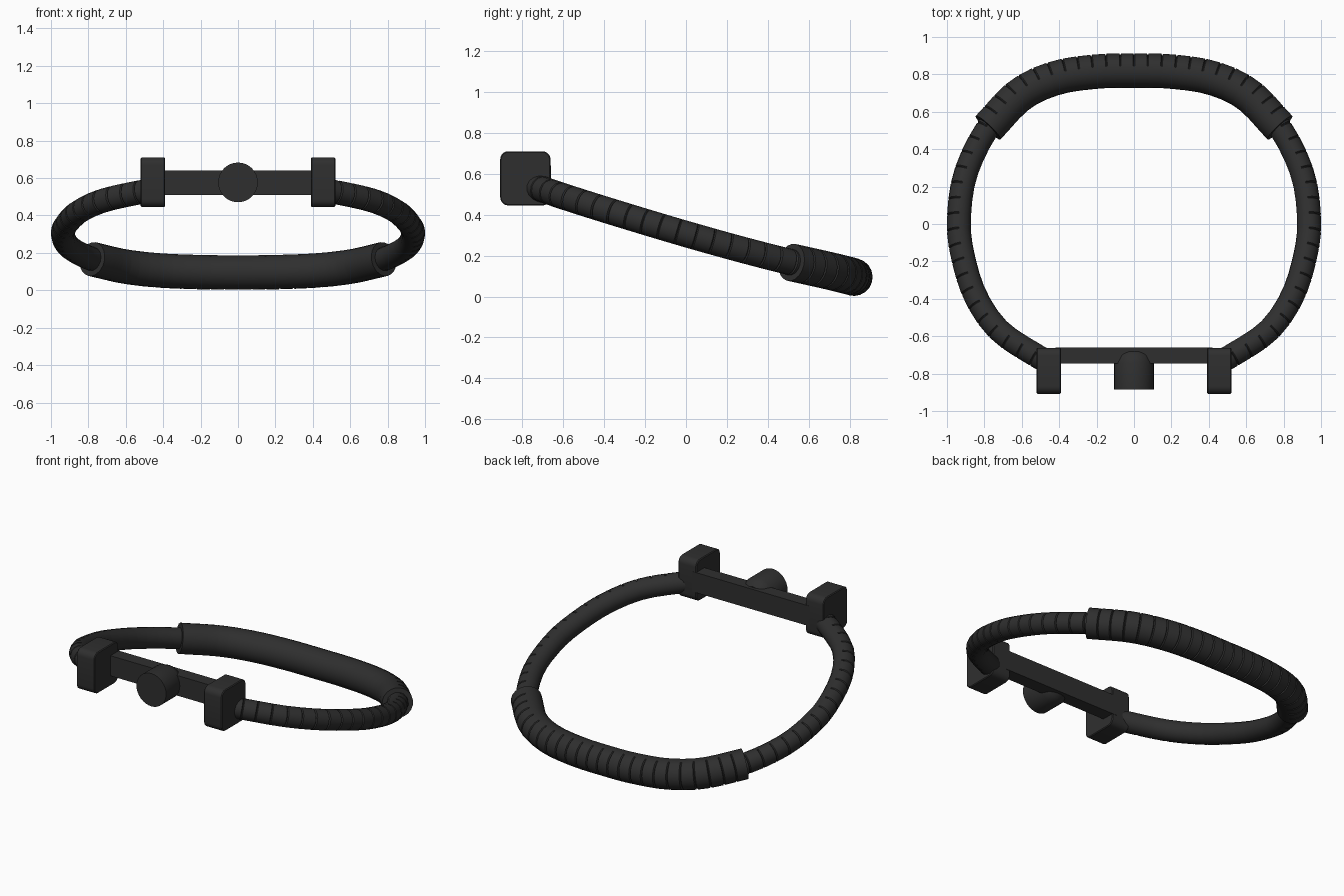
import bpy, bmesh, math
from mathutils import Vector

if "Cube" in bpy.data.objects:
    bpy.data.objects.remove(bpy.data.objects["Cube"])

black = bpy.data.materials.new("matte black")
black.diffuse_color = (0.028, 0.028, 0.028, 1)
black.use_nodes = True
black.node_tree.nodes["Principled BSDF"].inputs["Base Color"].default_value = black.diffuse_color


def finish(name, bm):
    bmesh.ops.recalc_face_normals(bm, faces=bm.faces)
    me = bpy.data.meshes.new(name)
    bm.to_mesh(me)
    bm.free()
    me.materials.append(black)
    ob = bpy.data.objects.new(name, me)
    bpy.context.collection.objects.link(ob)
    bpy.ops.object.select_all(action='DESELECT')
    ob.select_set(True)
    bpy.context.view_layer.objects.active = ob
    bpy.ops.object.shade_smooth_by_angle(angle=math.radians(35))
    return ob


def spline(ctrl, n=24):
    """Catmull-Rom curve through the control points."""
    p = [2 * ctrl[0] - ctrl[1]] + ctrl + [2 * ctrl[-1] - ctrl[-2]]
    out = []
    for i in range(1, len(p) - 2):
        a, b, c, d = p[i - 1:i + 3]
        for k in range(n):
            t = k / n
            out.append(0.5 * (2 * b + (c - a) * t + (2 * a - 5 * b + 4 * c - d) * t * t
                              + (3 * b - a - 3 * c + d) * t ** 3))
    return out + [ctrl[-1]]


def sweep(name, ctrl, radius, spacing, depth, sides=16):
    """Round tube with narrow grooves on the outer side of the bend."""
    pts = spline(ctrl)
    dist = [0]
    for a, b in zip(pts, pts[1:]):
        dist.append(dist[-1] + (b - a).length)
    total = dist[-1]

    def at(s):
        i = max(k for k in range(len(pts) - 1) if dist[k] <= s + 1e-9)
        f = (s - dist[i]) / (dist[i + 1] - dist[i])
        return pts[i].lerp(pts[i + 1], f)

    count = round(total / spacing)
    step = total / count
    stations = [(0, 0)]
    for i in range(1, count):
        stations += [(i * step - 0.005, 0), (i * step, depth), (i * step + 0.005, 0)]
    stations.append((total, 0))
    up = Vector((0, 0.28, 1)).normalized()
    bm = bmesh.new()
    rings = []
    for s, cut in stations:
        c = at(s)
        tan = (at(min(s + 0.02, total)) - at(max(s - 0.02, 0))).normalized()
        out = tan.cross(up).normalized()
        if out.dot(Vector((c.x, c.y, 0))) < 0:
            out = -out
        v = out.cross(tan).normalized()
        ring = []
        for k in range(sides):
            a = 2 * math.pi * k / sides
            r = radius - (cut if math.cos(a) > 0.1 else 0)
            ring.append(bm.verts.new(c + r * (math.cos(a) * out + math.sin(a) * v)))
        rings.append(ring)
    for r0, r1 in zip(rings, rings[1:]):
        for k in range(sides):
            j = (k + 1) % sides
            bm.faces.new((r0[k], r0[j], r1[j], r1[k]))
    bm.faces.new(rings[0])
    bm.faces.new(rings[-1])
    return finish(name, bm)


def box(name, lo, hi, round_x=0.0):
    """Box whose edges along x may be rounded."""
    bm = bmesh.new()
    bmesh.ops.create_cube(bm, size=1)
    for v in bm.verts:
        v.co = Vector([(l + h) / 2 + c * (h - l) for l, h, c in zip(lo, hi, v.co)])
    if round_x:
        edges = [e for e in bm.edges if abs(e.verts[0].co.x - e.verts[1].co.x) > 1e-4]
        bmesh.ops.bevel(bm, geom=edges, offset=round_x, segments=5, profile=0.5, affect='EDGES')
        rim = [e for e in bm.edges if abs(e.verts[0].co.x - e.verts[1].co.x) < 1e-4]
        bmesh.ops.bevel(bm, geom=rim, offset=0.005, segments=1, affect='EDGES')
    return finish(name, bm)


def mirrored(half):
    """Right half, then its mirror image; the last point lies on x = 0."""
    right = [Vector(p) for p in half]
    return right + [Vector((-p.x, p.y, p.z)) for p in reversed(right[:-1])]


# Tilted strap loop and the thicker sleeve at the back
back = [(0.78, 0.515, 0.167), (0.61, 0.69, 0.128), (0.42, 0.78, 0.106),
        (0.2, 0.815, 0.097), (0, 0.82, 0.095)]
side = [(0.45, -0.745, 0.535), (0.52, -0.705, 0.525), (0.72, -0.57, 0.48), (0.85, -0.38, 0.42),
        (0.92, -0.15, 0.35), (0.936, 0.03, 0.297), (0.90, 0.27, 0.23)]
sweep("strap", mirrored(side + back), 0.064, 0.085, 0.008)
sweep("back_sleeve", mirrored(back), 0.092, 0.075, 0.009, sides=20)

# Front bar between two rounded end blocks
box("front_bar", (-0.42, -0.745, 0.51), (0.42, -0.66, 0.64))
for label, s in (("left", -1), ("right", 1)):
    box(label + "_block", (s * 0.455 - 0.065, -0.908, 0.445),
        (s * 0.455 + 0.065, -0.662, 0.71), round_x=0.04)

# Central round knob, tapering into the bar
bm = bmesh.new()
rings = []
for y, r in ((-0.885, 0.106), (-0.74, 0.106), (-0.70, 0.09), (-0.682, 0.068)):
    rings.append([bm.verts.new((r * math.cos(math.tau * k / 32), y,
                                0.577 + r * math.sin(math.tau * k / 32))) for k in range(32)])
for r0, r1 in zip(rings, rings[1:]):
    for k in range(32):
        j = (k + 1) % 32
        bm.faces.new((r0[k], r0[j], r1[j], r1[k]))
bm.faces.new(rings[0])
bm.faces.new(rings[-1])
finish("center_knob", bm)
